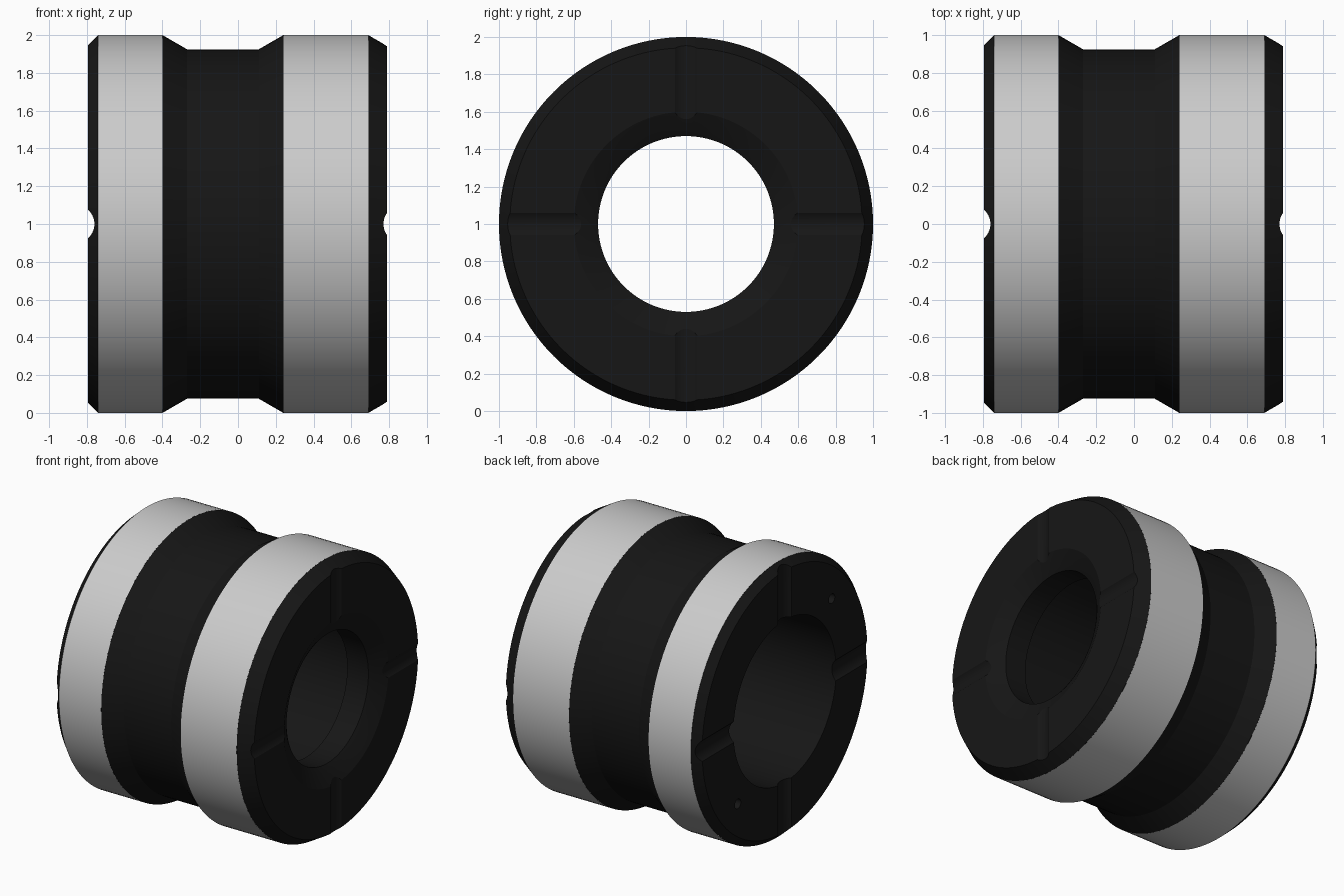
import bpy, bmesh, math
from mathutils import Matrix, Vector

if "Cube" in bpy.data.objects:
    bpy.data.objects.remove(bpy.data.objects["Cube"])

SEG = 128
CENTRE = Matrix.Translation((0, 0, 1))


def make_object(name, bm, material=None):
    mesh = bpy.data.meshes.new(name)
    bm.to_mesh(mesh)
    bm.free()
    ob = bpy.data.objects.new(name, mesh)
    bpy.context.collection.objects.link(ob)
    if material:
        mesh.materials.append(material)
    return ob


def lathe(profile, closed):
    """Revolve (x, radius) points around the x axis at z = 1."""
    bm = bmesh.new()
    rings = []
    for i in range(SEG):
        a = 2 * math.pi * i / SEG
        rings.append([bm.verts.new((x, r * math.sin(a), 1 + r * math.cos(a)))
                      for x, r in profile])
    n = len(profile)
    for i in range(SEG):
        p, q = rings[i], rings[(i + 1) % SEG]
        for j in range(n if closed else n - 1):
            k = (j + 1) % n
            bm.faces.new((p[j], p[k], q[k], q[j]))
    if closed:
        bmesh.ops.recalc_face_normals(bm, faces=bm.faces)
    elif sum(f.normal.dot(f.calc_center_median() - Vector((0, 0, 1)))
             for f in bm.faces if not f.normal_update()) < 0:
        bmesh.ops.reverse_faces(bm, faces=bm.faces)
    return bm


def smooth(ob):
    bpy.ops.object.select_all(action='DESELECT')
    ob.select_set(True)
    bpy.context.view_layer.objects.active = ob
    bpy.ops.object.shade_smooth_by_angle(angle=math.radians(25))


black = bpy.data.materials.new("black_rubber")
black.diffuse_color = (0.008, 0.008, 0.008, 1)
black.use_nodes = True
black.node_tree.nodes["Principled BSDF"].inputs["Base Color"].default_value = black.diffuse_color

# Core: waisted outside, wide bore at the left, narrow lip at the right
core = make_object("ring_core", lathe([
    (-0.795, 0.95), (-0.74, 1.0), (-0.40, 1.0), (-0.27, 0.925),
    (0.11, 0.925), (0.24, 1.0), (0.69, 1.0), (0.79, 0.942),
    (0.79, 0.60), (0.74, 0.50), (0.72, 0.47), (0.55, 0.47),
    (0.55, 0.59), (-0.795, 0.59)], True), black)

# Cutters: four round-bottomed radial grooves per face, two pin holes at left
bm = bmesh.new()
for x in (-0.86, 0.87):
    for k in range(4):
        m = (CENTRE @ Matrix.Rotation(k * math.pi / 2, 4, 'X')
             @ Matrix.Translation((x, 0, 0.835)))
        bmesh.ops.create_cone(bm, cap_ends=True, segments=48, radius1=0.1,
                              radius2=0.1, depth=0.55, matrix=m)
for s in (-1, 1):
    m = (Matrix.Translation((-0.8, s * 0.54, 1 - s * 0.54))
         @ Matrix.Rotation(math.pi / 2, 4, 'Y'))
    bmesh.ops.create_cone(bm, cap_ends=True, segments=24, radius1=0.035,
                          radius2=0.035, depth=0.2, matrix=m)
cutter = make_object("groove_cutter", bm)
cutter.hide_render = True

mod = core.modifiers.new("grooves", 'BOOLEAN')
mod.operation = 'DIFFERENCE'
mod.solver = 'EXACT'
mod.object = cutter
bpy.context.view_layer.objects.active = core
bpy.ops.object.modifier_apply(modifier=mod.name)
bpy.data.objects.remove(cutter)

# Open the core where the bands take over its outer surface
bm = bmesh.new()
bm.from_mesh(core.data)
outer = [f for f in bm.faces
         if all(math.hypot(v.co.y, v.co.z - 1) > 0.999 for v in f.verts)
         and abs(f.normal.x) < 0.01]
# Keep the core whole if a groove ever runs into a band
if len(outer) == 2 * SEG:
    bmesh.ops.delete(bm, geom=outer, context='FACES')
bm.to_mesh(core.data)
bm.free()
smooth(core)

# Plain grey bands
for name, x0, x1 in (("left_band", -0.74, -0.40), ("right_band", 0.24, 0.69)):
    smooth(make_object(name, lathe([(x0, 1.0005), (x1, 1.0005)], False)))
